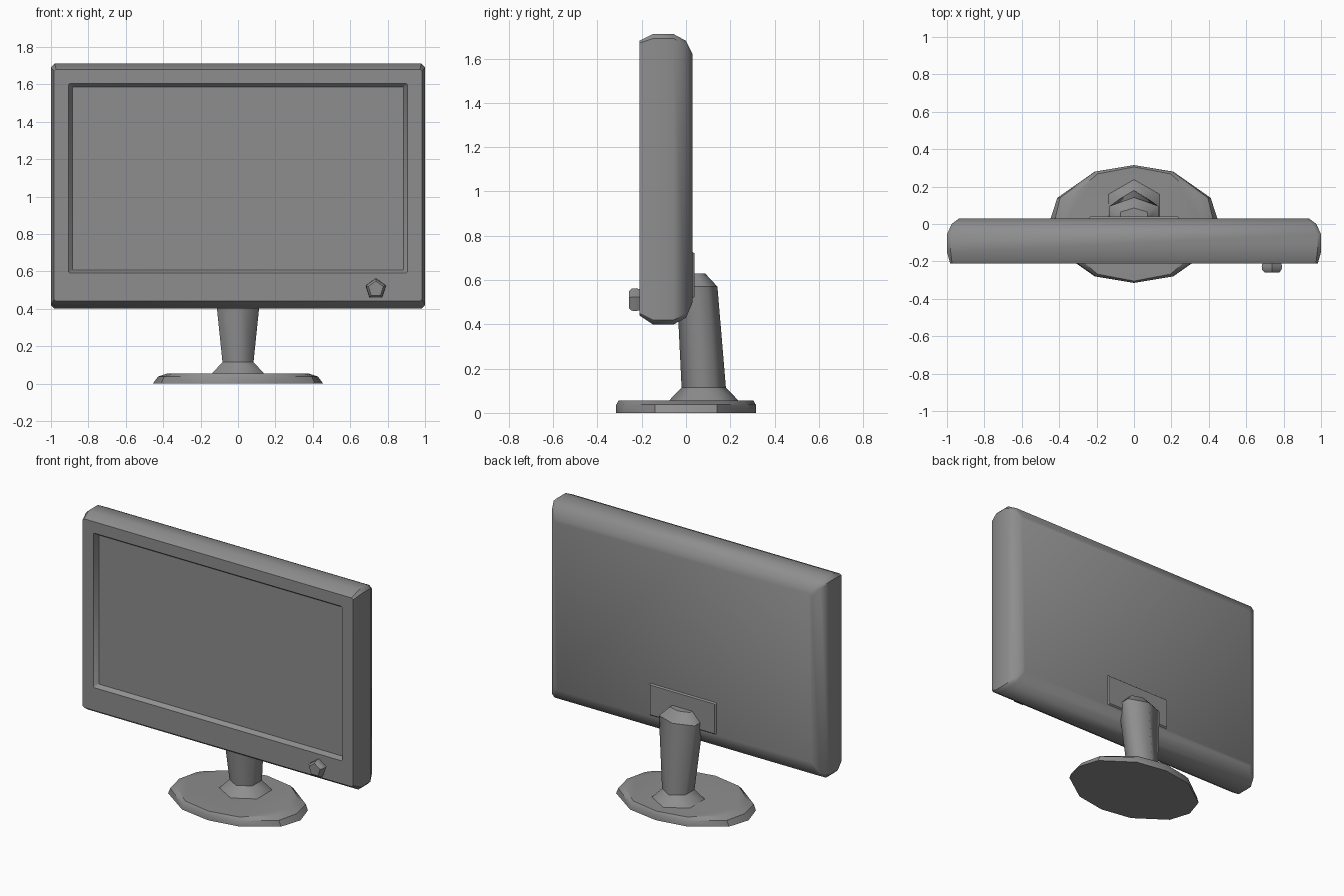
import bpy, bmesh
from math import radians, sin, cos, pi

cube = bpy.data.objects.get("Cube")
if cube:
    bpy.data.objects.remove(cube, do_unlink=True)

# Single flat colour
grey = bpy.data.materials.new("mid_grey")
grey.use_nodes = True
colour = (0.27, 0.27, 0.27, 1)
grey.diffuse_color = colour
grey.node_tree.nodes["Principled BSDF"].inputs["Base Color"].default_value = colour


def loft(name, rings, angle=40, start_cap=True, end_cap=True, sharp_rings=False):
    """Skin a list of equal-length closed rings into one mesh object."""
    bm = bmesh.new()
    loops = [[bm.verts.new(p) for p in ring] for ring in rings]
    for a, b in zip(loops, loops[1:]):
        for i in range(len(a)):
            j = (i + 1) % len(a)
            bm.faces.new((a[i], a[j], b[j], b[i]))
    if start_cap:
        bm.faces.new(loops[0][::-1])
    if end_cap:
        bm.faces.new(loops[-1])
    bmesh.ops.recalc_face_normals(bm, faces=bm.faces)
    if sharp_rings:
        for ring in loops:
            for i, v in enumerate(ring):
                edge = bm.edges.get((v, ring[(i + 1) % len(ring)]))
                edge.smooth = False
    mesh = bpy.data.meshes.new(name)
    bm.to_mesh(mesh)
    bm.free()
    mesh.materials.append(grey)
    obj = bpy.data.objects.new(name, mesh)
    bpy.context.collection.objects.link(obj)
    bpy.ops.object.select_all(action='DESELECT')
    obj.select_set(True)
    bpy.context.view_layer.objects.active = obj
    bpy.ops.object.shade_smooth_by_angle(angle=radians(angle))
    return obj


def panel_ring(y, half, low, high, c):
    """Upright rectangle facing front, with corners cut by c."""
    return [(half - c, y, low), (half, y, low + c),
            (half, y, high - c), (half - c, y, high),
            (c - half, y, high), (-half, y, high - c),
            (-half, y, low + c), (c - half, y, low)]


def hexagon(z, cy, half_x, ry):
    """Level hexagon with points towards the front and back."""
    sx = half_x / sin(pi / 3)
    return [(sx * sin(k * pi / 3), cy + ry * cos(k * pi / 3), z) for k in range(6)]


# Casing: back to front, then stepping into the screen recess
opening = (-0.21, 0.905, 0.59, 1.605, 0.006)
screen_edge = (-0.18, 0.886, 0.606, 1.585, 0.004)
casing = [
    (0.03, 0.935, 0.50, 1.62, 0.02),
    (0.0, 0.975, 0.43, 1.68, 0.02),
    (-0.055, 1.0, 0.40, 1.71, 0.02),
    (-0.15, 1.0, 0.40, 1.71, 0.02),
    (-0.21, 0.983, 0.44, 1.68, 0.01),
    opening,
    screen_edge,
]
loft("casing", [panel_ring(*r) for r in casing], end_cap=False)

# Screen panel set in the recess
screen_back = (-0.17,) + screen_edge[1:]
loft("screen", [panel_ring(*screen_back), panel_ring(*screen_edge)])

# Raised mounting plate on the back
loft("mount_plate", [panel_ring(0.02, 0.25, 0.51, 0.735, 0.003),
                     panel_ring(0.039, 0.235, 0.525, 0.72, 0.003)], angle=20)

# Five-sided power button
button = [(-0.2, 0.05), (-0.225, 0.057), (-0.245, 0.055), (-0.258, 0.042)]
loft("power_button", [[(0.737 + r * sin(k * 2 * pi / 5), y, 0.506 + r * cos(k * 2 * pi / 5))
                       for k in range(5)] for y, r in button])

# Neck: leaning hexagonal column with a flared foot and a chamfered top
neck = [
    (0.05, 0.08, 0.142, 0.162),
    (0.115, 0.08, 0.083, 0.10),
    (0.57, 0.05, 0.13, 0.092),
    (0.63, 0.042, 0.072, 0.044),
]
loft("neck", [hexagon(*r) for r in neck], angle=70, sharp_rings=True)


# Base: twelve-sided oval foot, mirrored from one quarter outline
def oval(z, quarter):
    right = quarter + [(x, -y) for x, y in quarter[-2::-1]]
    left = [(-x, y) for x, y in right[-2:0:-1]]
    return [(x, y, z) for x, y in right + left]


outer = [(0, 0.315), (0.21, 0.28), (0.41, 0.14), (0.455, 0)]
shoulder = [(0, 0.315), (0.207, 0.28), (0.395, 0.14), (0.428, 0)]
top = [(0, 0.305), (0.195, 0.268), (0.35, 0.137), (0.375, 0)]
loft("base", [oval(0, outer), oval(0.037, shoulder), oval(0.055, top)], angle=35)
